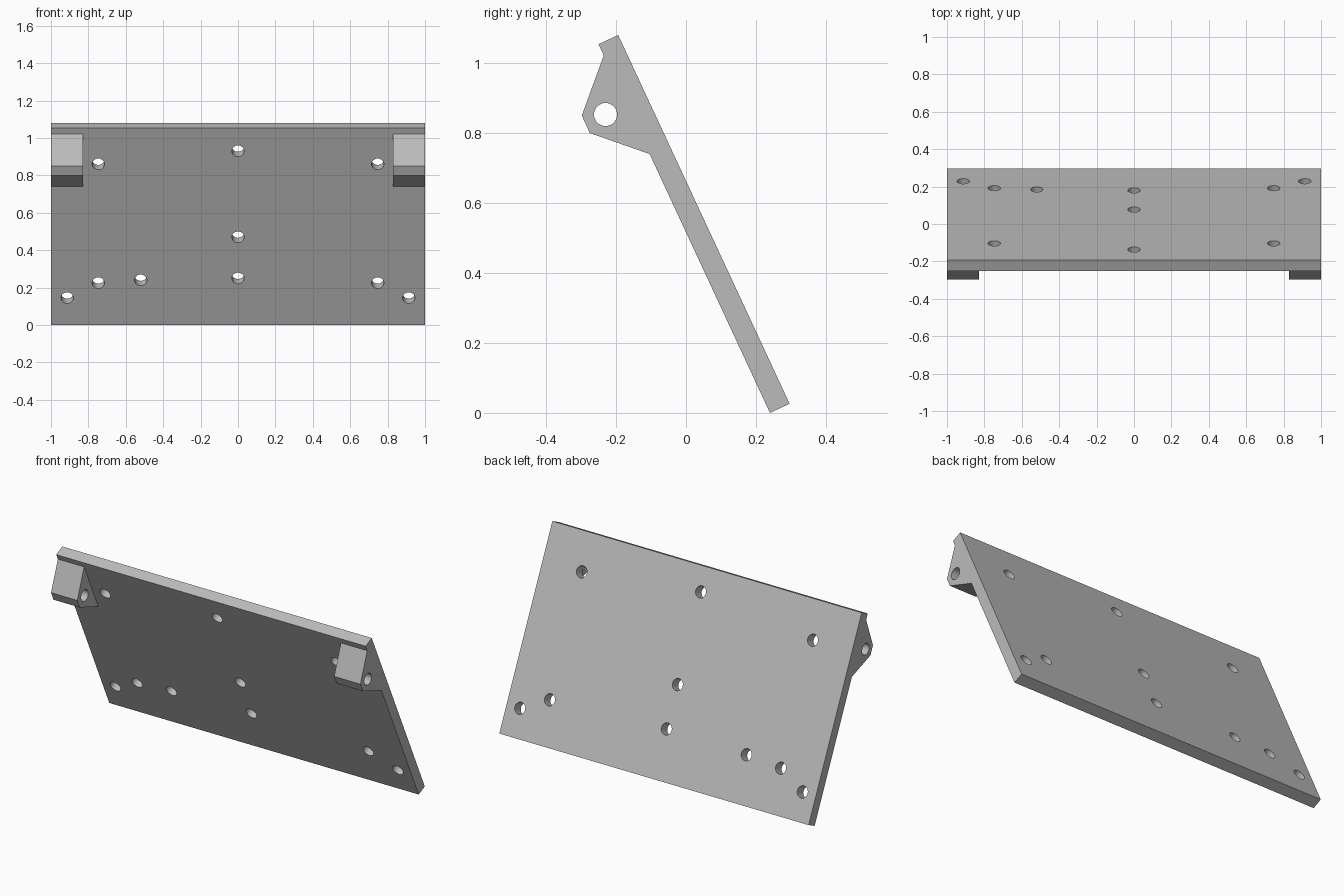
import bpy, bmesh, math
from mathutils import Vector

cube = bpy.data.objects.get("Cube")
if cube:
    bpy.data.objects.remove(cube, do_unlink=True)

grey = bpy.data.materials.new("plain grey")
grey.use_nodes = True
grey.diffuse_color = (0.5, 0.5, 0.5, 1)
grey.node_tree.nodes["Principled BSDF"].inputs["Base Color"].default_value = (0.5, 0.5, 0.5, 1)


def add_object(name, bm):
    bmesh.ops.recalc_face_normals(bm, faces=bm.faces)
    mesh = bpy.data.meshes.new(name)
    bm.to_mesh(mesh)
    bm.free()
    mesh.materials.append(grey)
    obj = bpy.data.objects.new(name, mesh)
    bpy.context.collection.objects.link(obj)
    return obj


def extrude_profile(name, profile, x0, x1):
    """Extrude a (y, z) outline along x."""
    bm = bmesh.new()
    face = bm.faces.new([bm.verts.new((x0, y, z)) for y, z in profile])
    result = bmesh.ops.extrude_face_region(bm, geom=[face])
    verts = [v for v in result["geom"] if isinstance(v, bmesh.types.BMVert)]
    bmesh.ops.translate(bm, verts=verts, vec=(x1 - x0, 0, 0))
    return add_object(name, bm)


def add_cutter(name, center, axis, length):
    bm = bmesh.new()
    bmesh.ops.create_cone(bm, cap_ends=True, segments=32, radius1=HOLE_RADIUS,
                          radius2=HOLE_RADIUS, depth=length)
    obj = add_object(name, bm)
    obj.rotation_mode = "QUATERNION"
    obj.rotation_quaternion = Vector((0, 0, 1)).rotation_difference(axis)
    obj.location = center
    obj.hide_render = True
    return obj


def combine(target, tool, operation):
    mod = target.modifiers.new(tool.name, "BOOLEAN")
    mod.operation, mod.solver, mod.object = operation, "EXACT", tool
    bpy.context.view_layer.objects.active = target
    bpy.ops.object.modifier_apply(modifier=mod.name)
    bpy.data.objects.remove(tool, do_unlink=True)


HOLE_RADIUS = 0.033
FRONT_TOP = Vector((0, -0.25, 1.054))
FRONT_BOTTOM = Vector((0, 0.24, 0))
slope = (FRONT_BOTTOM - FRONT_TOP).normalized()
normal = Vector((0, -slope.z, slope.y))
back = normal * 0.062


def on_front(z):
    return FRONT_TOP.lerp(FRONT_BOTTOM, (FRONT_TOP.z - z) / FRONT_TOP.z)


# Sloping plate
corners = [FRONT_BOTTOM, FRONT_BOTTOM + back, FRONT_TOP + back, FRONT_TOP]
plate = extrude_profile("hinge_plate", [(p.y, p.z) for p in corners], -1, 1)

# Hinge lugs at the upper corners, rooted inside the plate
top, bottom = on_front(1.022), on_front(0.74)
roots = [bottom, bottom + back / 2, top + back / 2, top]
lug_profile = [(p.y, p.z) for p in roots] + [(-0.298, 0.85), (-0.275, 0.80)]
for x0, x1 in ((-1, -0.83), (0.83, 1)):
    combine(plate, extrude_profile("hinge_lug", lug_profile, x0, x1), "UNION")

# Hinge pin bore through both lugs
combine(plate, add_cutter("pin_bore", (0, -0.23, 0.853), Vector((1, 0, 0)), 2.4), "DIFFERENCE")

# Bolt holes square to the plate
holes = [(0, 0.93), (0, 0.47), (0, 0.25), (-0.52, 0.24)]
for side in (-1, 1):
    holes += [(side * 0.747, 0.86), (side * 0.747, 0.225), (side * 0.913, 0.145)]
for x, z in holes:
    center = on_front(z) + back / 2
    center.x = x
    combine(plate, add_cutter("bolt_hole", center, normal, 0.15), "DIFFERENCE")

# Smooth bores, sharp plate edges
bpy.ops.object.select_all(action="DESELECT")
plate.select_set(True)
bpy.context.view_layer.objects.active = plate
bpy.ops.object.shade_smooth_by_angle(angle=math.radians(30))
